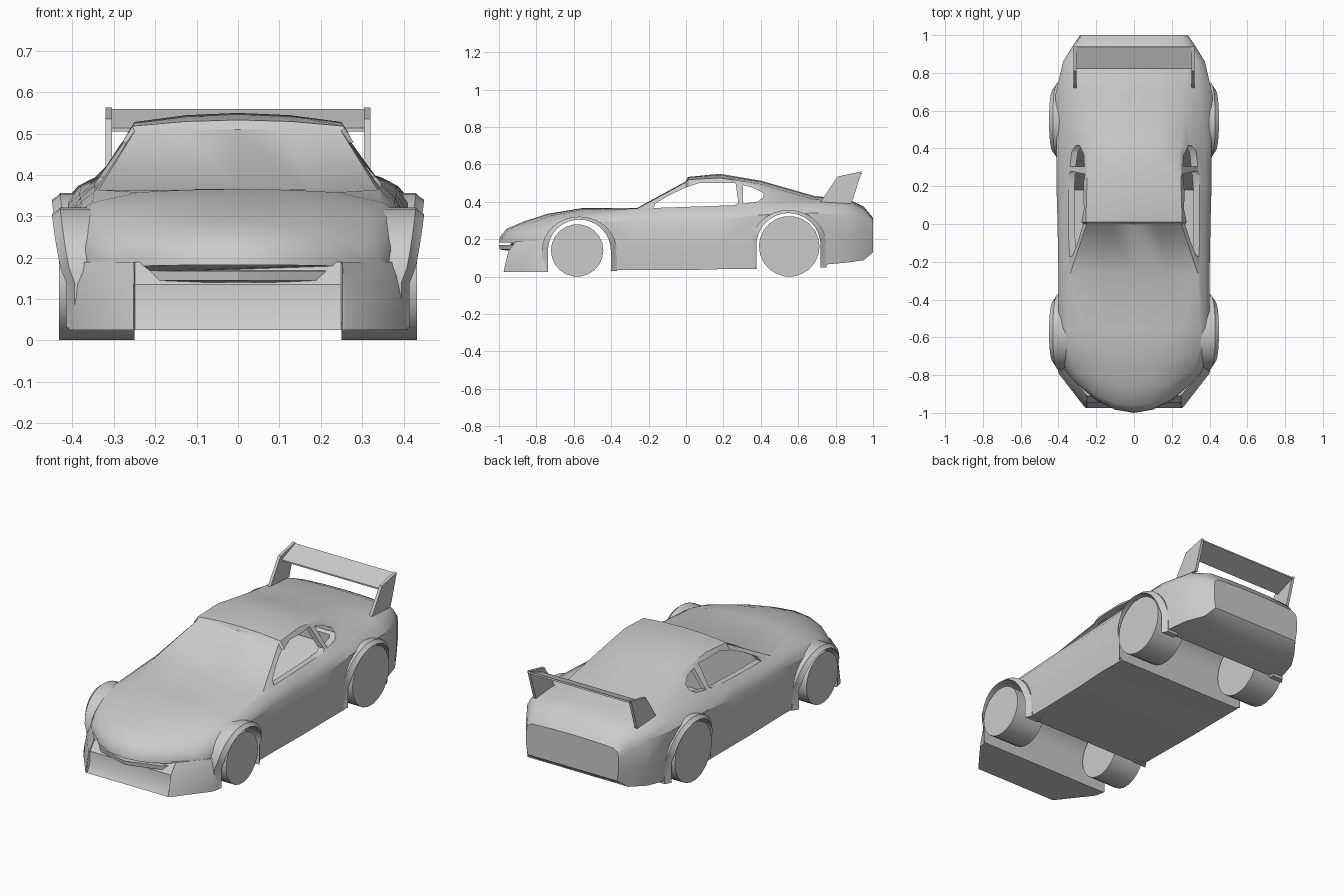
import bpy, bmesh
from math import sin, cos, pi

if "Cube" in bpy.data.objects:
    bpy.data.objects.remove(bpy.data.objects["Cube"])


def make(name, rings, angle=35, wrap=False):
    """Skin a list of equal-length closed rings into a solid."""
    bm = bmesh.new()
    vs = [[bm.verts.new(p) for p in r] for r in rings]
    n = len(rings[0])
    pairs = list(zip(vs, vs[1:])) + ([(vs[-1], vs[0])] if wrap else [])
    for a, b in pairs:
        for i in range(n):
            j = (i + 1) % n
            bm.faces.new((a[i], a[j], b[j], b[i]))
    if not wrap:
        bm.faces.new(vs[0])
        bm.faces.new(vs[-1])
    bmesh.ops.recalc_face_normals(bm, faces=bm.faces)
    me = bpy.data.meshes.new(name)
    bm.to_mesh(me)
    bm.free()
    ob = bpy.data.objects.new(name, me)
    bpy.context.collection.objects.link(ob)
    smooth(ob, angle)
    return ob


def smooth(ob, angle):
    bpy.ops.object.select_all(action='DESELECT')
    ob.select_set(True)
    bpy.context.view_layer.objects.active = ob
    bpy.ops.object.shade_smooth_by_angle(angle=angle * pi / 180)


def prism(name, pts, x0, x1):
    """Extrude a (y, z) side profile between two x positions."""
    return make(name, [[(x, y, z) for y, z in pts] for x in (x0, x1)])


def cut(ob, cutter):
    bpy.context.view_layer.objects.active = ob
    m = ob.modifiers.new("cut", 'BOOLEAN')
    m.operation, m.solver, m.object = 'DIFFERENCE', 'EXACT', cutter
    bpy.ops.object.modifier_apply(modifier=m.name)
    bpy.data.objects.remove(cutter)


def section(y, zb, w, zs, xb, zl, xr, zr, zt):
    """Body cross-section; near the nose it is swept back at the sides."""
    half = [(0, zb), (.55 * w, zb), (w - .01, zb), (w, (zb + zs) / 2), (w, zs),
            (xb + .6 * (w - xb), zs + .6 * (zl - zs)), (xb, zl), (xr, zr),
            (.5 * xr, zr + .75 * (zt - zr)), (0, zt)]
    k = .19 * max(0, (-.55 - y) / .45)
    ring = half + [(-x, z) for x, z in half[-2:0:-1]]
    return [(x, y + k * (x / w) ** 2, z) for x, z in ring]


def arch(yc, zc, ry, rz, z0, n=16):
    """Wheel opening outline: straight legs and a half ellipse."""
    arc = [(yc - ry * cos(pi * i / n), zc + rz * sin(pi * i / n)) for i in range(n + 1)]
    return [(yc - ry, z0)] + arc + [(yc + ry, z0)]


# Stations: y, bottom, half width, shoulder z, belt x, belt z, roof x, roof z, top z
stations = [
    (-1.0, .168, .335, .174, .30, .178, .20, .181, .183),
    (-.995, .145, .34, .175, .305, .195, .20, .207, .212),
    (-.96, .14, .355, .20, .31, .225, .20, .245, .255),
    (-.87, .14, .375, .225, .32, .27, .20, .286, .294),
    (-.74, .14, .39, .26, .34, .308, .21, .328, .336),
    (-.56, .035, .40, .29, .352, .333, .24, .358, .366),
    (-.26, .035, .40, .30, .348, .359, .337, .364, .368),
    (0, .035, .405, .30, .345, .375, .25, .505, .51),
    (.01, .035, .405, .30, .345, .375, .255, .518, .533),
    (.18, .04, .41, .31, .345, .38, .25, .528, .55),
    (.40, .04, .41, .33, .335, .395, .245, .495, .513),
    (.69, .06, .415, .34, .345, .395, .27, .412, .43),
    (.86, .075, .375, .33, .33, .385, .27, .405, .417),
    (.95, .088, .32, .29, .29, .345, .26, .365, .375),
    (1.0, .13, .285, .25, .28, .29, .25, .308, .315),
]
body = make("body", [section(*s) for s in stations])

# Hollow cabin
inner = []
for y, zb, w, zs, xb, zl, xr, zr, zt in stations[6:11]:
    zb = .36 if y == .40 else zb + .02
    inner.append(section(y, zb, xb - .01, max(zs, zb + .008), xb - .018, zl - .02,
                         xr - .018, zr - .02, zt - .02))
cut(body, make("cabin_cutter", inner))

# Door windows and rear quarter windows
cut(body, prism("window_cutter", [(-.175, .367), (-.165, .39), (-.09, .435), (-.005, .475),
                                  (.075, .502), (.265, .502), (.28, .395), (.26, .382)], -.6, .6))
cut(body, prism("quarter_cutter", [(.305, .39), (.305, .49), (.36, .475), (.415, .447),
                                   (.415, .425), (.385, .402)], -.6, .6))

# Wheels, wheel openings and flared arches
# name, centre y, wheel radius, arch y, arch z, arch ry, arch rz, leg z
axles = [("front", -.582, .14, -.57, .14, .168, .165, .03),
         ("rear", .552, .162, .548, .165, .172, .175, .05)]
for name, yw, r, yc, zc, ry, rz, z0 in axles:
    cut(body, prism("arch_cutter", arch(yc, zc, ry, rz, -.1), -.6, .6))
    lip = arch(yc, zc, ry, rz, z0)
    rim = arch(yc, zc, ry + .032, rz + .016, z0)
    for side, s in (("left", -1), ("right", 1)):
        rings = []
        for i, ((y0, a), (y1, b)) in enumerate(zip(lip, rim)):
            t = sin(pi * min(max(i - 1, 0), 16) / 16) ** .6
            x = .415 + .035 * t
            rings.append([(s * .33, y0, a), (s * x, y0, a),
                          (s * (x - .012), (y0 + y1) / 2, (a + b) / 2),
                          (s * (x - .02), y1, b), (s * .33, y1, b)])
        make(f"{name}_{side}_arch_flare", rings)
        wheel = [(yw + r * cos(2 * pi * i / 22), r + r * sin(2 * pi * i / 22)) for i in range(22)]
        prism(f"{name}_{side}_wheel", wheel, s * .25, s * .432)
smooth(body, 32)


# Front bumper with a recessed centre above the lip
def bumper_ring(z, mid, front, xf, xs, xe):
    half = [(.249, mid), (.252, front), (xf, front + .004), (xs, -.79), (xe, -.738)]
    pts = half + [(-x, y) for x, y in half[::-1]]
    return [(x, y, z) for x, y in pts]


make("front_bumper", [bumper_ring(.025, -.974, -.975, .26, .40, .41),
                      bumper_ring(.06, -.95, -.968, .26, .395, .408),
                      bumper_ring(.135, -.945, -.95, .26, .38, .40),
                      bumper_ring(.19, -.90, -.91, .25, .355, .385)])

# Rear wing on two end plates
for side, s in (("left", -1), ("right", 1)):
    prism(f"{side}_wing_plate", [(.72, .40), (.81, .535), (.94, .563), (.885, .39)],
          s * .304, s * .32)
prism("wing_blade", [(.82, .505), (.82, .513), (.938, .559), (.94, .55)], -.31, .31)
